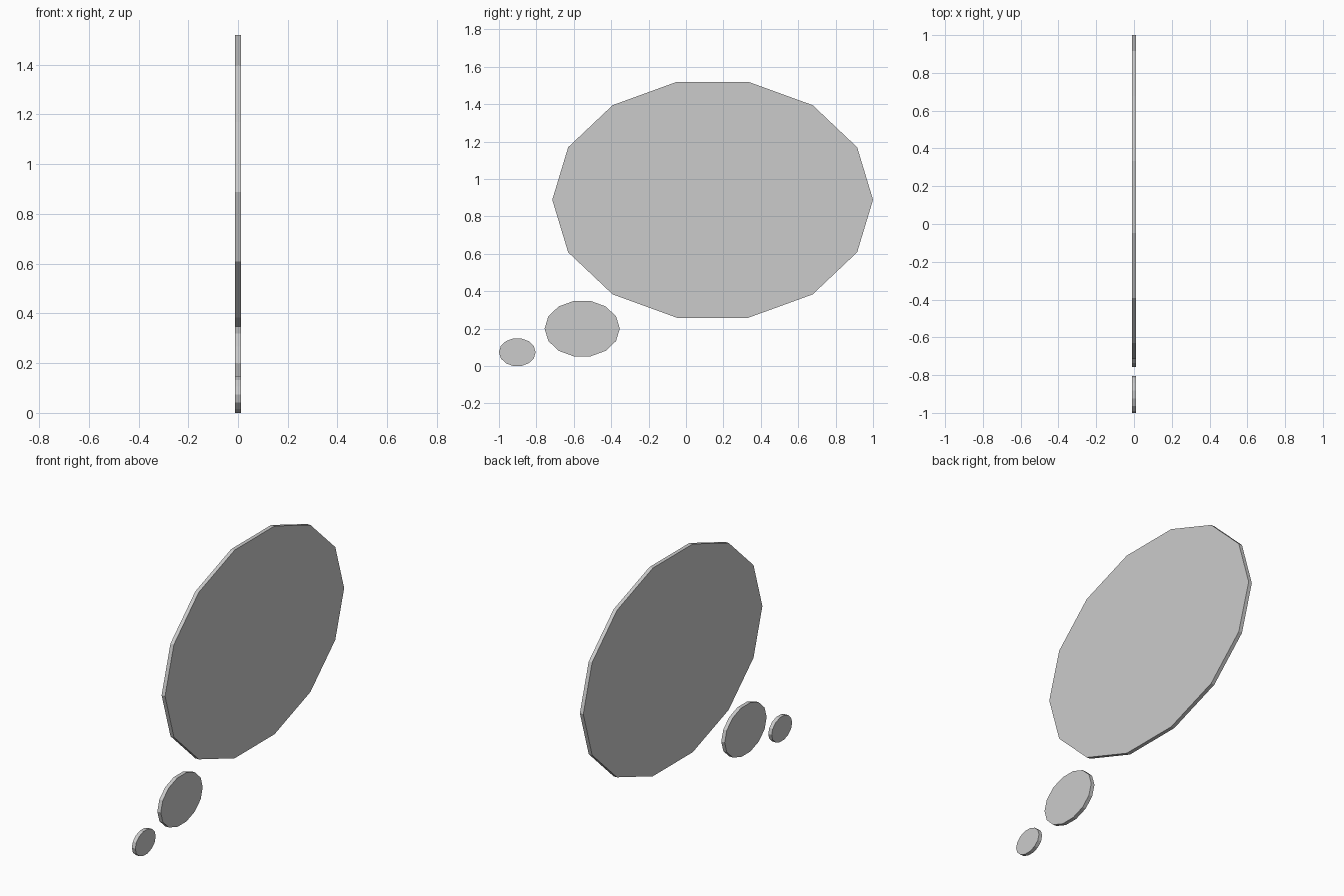
import bpy, bmesh
from math import cos, sin, tau

if "Cube" in bpy.data.objects:
    bpy.data.objects.remove(bpy.data.objects["Cube"])

SIDES = 14
HALF = 0.0115  # half thickness along x


def oval_plate(name, cy, cz, ry, rz):
    """Thin 14-sided oval plate standing in the y-z plane."""
    bm = bmesh.new()
    ring = [bm.verts.new((-HALF, cy + ry * cos(tau * i / SIDES), cz + rz * sin(tau * i / SIDES)))
            for i in range(SIDES)]
    face = bm.faces.new(ring)
    ext = bmesh.ops.extrude_face_region(bm, geom=[face], use_keep_orig=True)
    verts = [g for g in ext["geom"] if isinstance(g, bmesh.types.BMVert)]
    bmesh.ops.translate(bm, verts=verts, vec=(2 * HALF, 0, 0))
    bmesh.ops.recalc_face_normals(bm, faces=bm.faces[:])
    mesh = bpy.data.meshes.new(name)
    bm.to_mesh(mesh)
    bm.free()
    obj = bpy.data.objects.new(name, mesh)
    bpy.context.collection.objects.link(obj)
    return obj


# Thought bubble: main oval and its two trailing ovals
oval_plate("main_bubble", 0.1425, 0.889, 0.8575, 0.647)
oval_plate("middle_bubble", -0.555, 0.2, 0.201, 0.152)
oval_plate("small_bubble", -0.902, 0.074, 0.098, 0.0755)
